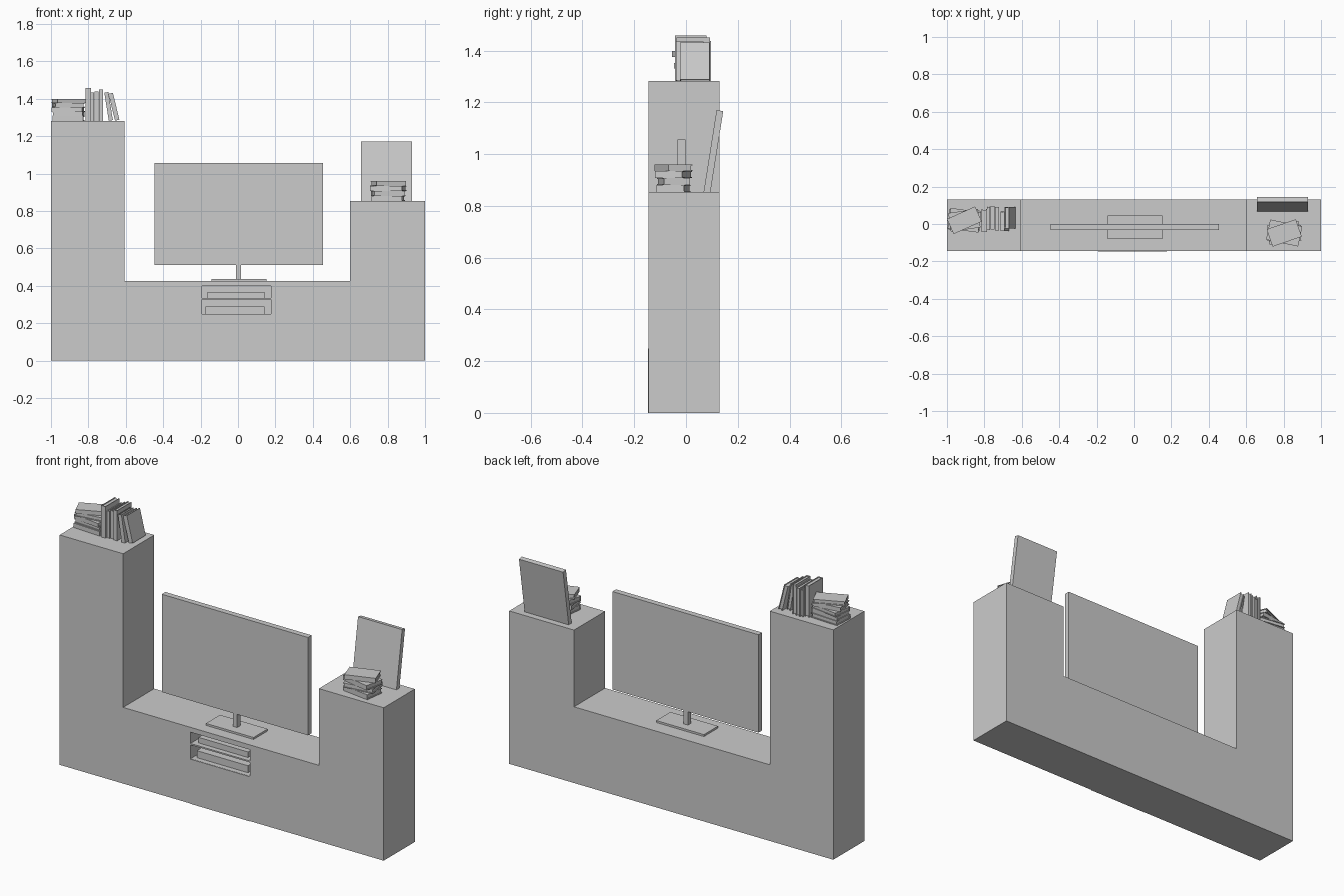
import bpy, bmesh
from math import radians, sin, cos
from mathutils import Matrix, Vector

if "Cube" in bpy.data.objects:
    bpy.data.objects.remove(bpy.data.objects["Cube"])


def finish(name, bm, matrix=None):
    bmesh.ops.recalc_face_normals(bm, faces=bm.faces)
    me = bpy.data.meshes.new(name)
    bm.to_mesh(me)
    bm.free()
    ob = bpy.data.objects.new(name, me)
    bpy.context.collection.objects.link(ob)
    if matrix is not None:
        ob.matrix_world = matrix
    return ob


def add_box(bm, x, y, z):
    size = Vector((x[1] - x[0], y[1] - y[0], z[1] - z[0]))
    mid = Vector((sum(x) / 2, sum(y) / 2, sum(z) / 2))
    bmesh.ops.create_cube(bm, size=1, matrix=Matrix.Translation(mid) @ Matrix.Diagonal((*size, 1)))


def box(name, x, y, z, matrix=None):
    bm = bmesh.new()
    add_box(bm, x, y, z)
    return finish(name, bm, matrix)


def book(name, w, d, t, matrix):
    # two covers, a spine on -y and an inset page block
    c, i = min(0.004, t * 0.2), 0.004
    bm = bmesh.new()
    for s in (-1, 1):
        z = sorted((s * t / 2, s * (t / 2 - c)))
        add_box(bm, (-w / 2, w / 2), (-d / 2, d / 2), z)
    inner = (-t / 2 + c, t / 2 - c)
    add_box(bm, (-w / 2, w / 2), (-d / 2, -d / 2 + c), inner)
    add_box(bm, (-w / 2 + i, w / 2 - i), (-d / 2 + c, d / 2 - i), inner)
    return finish(name, bm, matrix)


FRONT, BACK = -0.144, 0.13
LEFT_TOP, RIGHT_TOP, BENCH = 1.282, 0.853, 0.425

# stepped cabinet: tall left tower, low bench, shorter right tower
profile = [(-1, 0), (1, 0), (1, RIGHT_TOP), (0.6, RIGHT_TOP), (0.6, BENCH),
           (-0.608, BENCH), (-0.608, LEFT_TOP), (-1, LEFT_TOP)]
bm = bmesh.new()
face = bm.faces.new([bm.verts.new((x, FRONT, z)) for x, z in profile])
ext = bmesh.ops.extrude_face_region(bm, geom=[face])
bmesh.ops.translate(bm, vec=(0, BACK - FRONT, 0),
                    verts=[v for v in ext["geom"] if isinstance(v, bmesh.types.BMVert)])
cabinet = finish("cabinet", bm)

# open media niche with two compartments
for n, z in (("lower", (0.25, 0.327)), ("upper", (0.335, 0.398))):
    cutter = box(f"niche_cutter_{n}", (-0.192, 0.176), (FRONT - 0.1, 0.1), z)
    cutter.hide_render = True
    cutter.hide_viewport = True
    mod = cabinet.modifiers.new(f"niche_{n}", 'BOOLEAN')
    mod.operation, mod.solver, mod.object = 'DIFFERENCE', 'EXACT', cutter

# door panel under the niche, standing slightly proud
box("door_panel", (-0.192, 0.176), (-0.147, FRONT + 0.001), (0, 0.249))

# media players in the niche
box("media_player_upper", (-0.163, 0.142), (-0.115, 0.06), (0.335, 0.366))
box("media_player_lower", (-0.174, 0.142), (-0.115, 0.06), (0.25, 0.289))

# television
box("tv_screen", (-0.447, 0.455), (-0.033, -0.001), (0.511, 1.057))
box("tv_stem", (-0.011, 0.016), (-0.03, -0.002), (0.435, 0.515))
box("tv_base", (-0.142, 0.152), (-0.08, 0.045), (BENCH, 0.436))

# picture leaning back on the right tower
lean = Matrix.Translation((0.794, 0.068, RIGHT_TOP)) @ Matrix.Rotation(radians(-9), 4, 'X')
box("picture_frame", (-0.136, 0.136), (0, 0.026), (0, 0.321), lean)


# flat stacks of books, each turned a little
def stack(name, cx, cy, z, books):
    for k, (w, d, t, angle) in enumerate(books):
        m = Matrix.Translation((cx, cy, z + t / 2)) @ Matrix.Rotation(radians(angle), 4, 'Z')
        book(f"{name}_{k + 1}", w, d, t, m)
        z += t


stack("left_stack_book", -0.907, 0.02, LEFT_TOP,
      [(0.165, 0.11, 0.025, -3), (0.165, 0.10, 0.023, 176), (0.165, 0.11, 0.023, -8),
       (0.16, 0.10, 0.023, 188), (0.165, 0.088, 0.023, 24)])
stack("right_stack_book", 0.803, -0.048, RIGHT_TOP,
      [(0.165, 0.11, 0.028, -8), (0.17, 0.105, 0.026, 188), (0.175, 0.11, 0.027, -12),
       (0.165, 0.098, 0.026, 19)])

# standing row: lower left corner, thickness, height, depth, centre y, lean angle
row = [(-0.815, 0.028, 0.176, 0.122, 0.018, 0), (-0.786, 0.017, 0.150, 0.125, 0.030, 0),
       (-0.768, 0.023, 0.156, 0.125, 0.034, 0), (-0.744, 0.023, 0.168, 0.128, 0.028, 0),
       (-0.691, 0.022, 0.152, 0.106, 0.015, 9), (-0.657, 0.024, 0.148, 0.115, 0.034, 14)]
for k, (x, t, h, d, y, deg) in enumerate(row):
    a = radians(deg)
    mid = Vector((x - sin(a) * h / 2 + cos(a) * t / 2, y,
                  LEFT_TOP + cos(a) * h / 2 + sin(a) * t / 2))
    book(f"standing_book_{k + 1}", h, d, t,
         Matrix.Translation(mid) @ Matrix.Rotation(radians(-90 - deg), 4, 'Y'))
